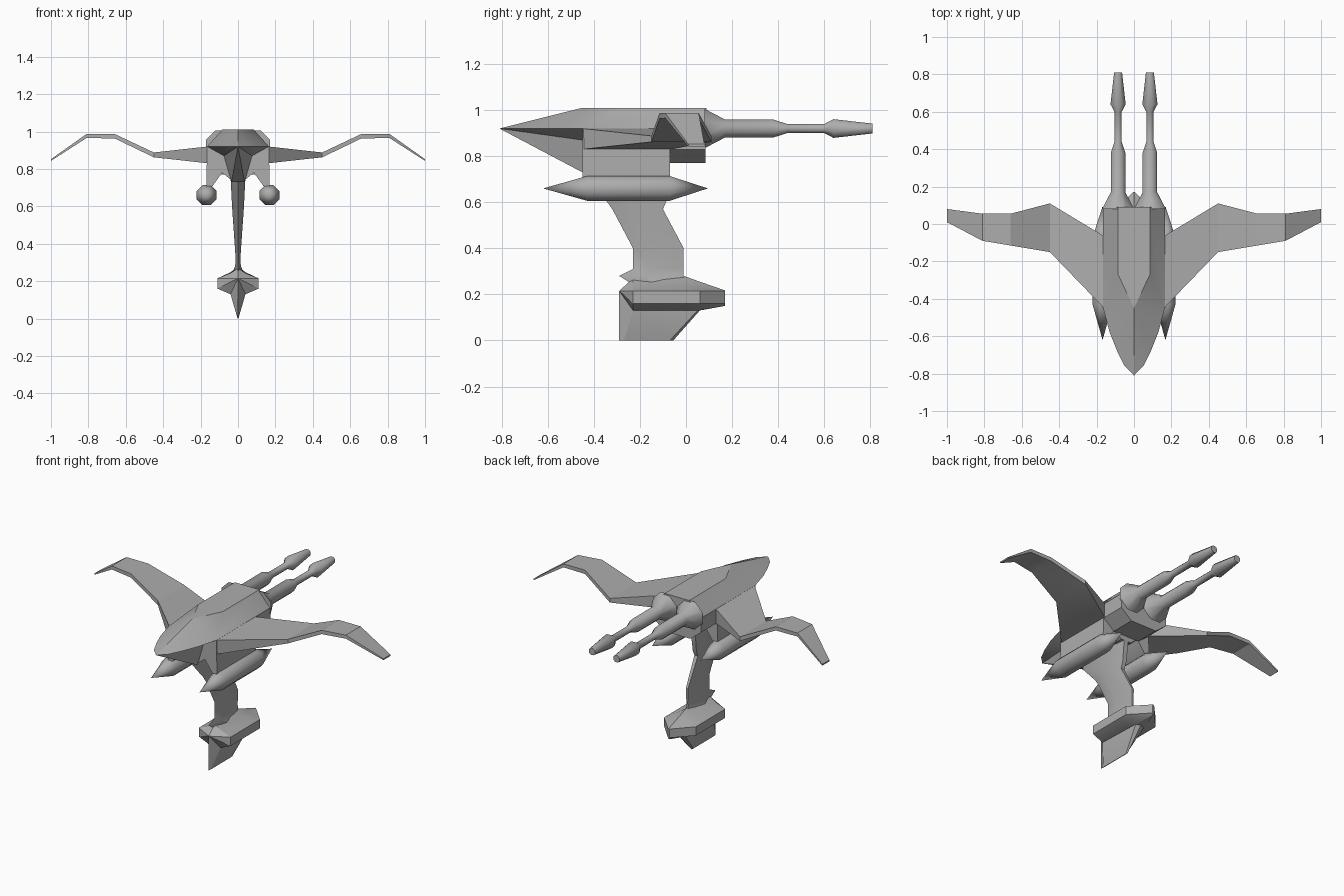
import bpy
import bmesh
from math import sin, cos, pi, radians

default_cube = bpy.data.objects.get("Cube")
if default_cube:
    bpy.data.objects.remove(default_cube, do_unlink=True)

grey = bpy.data.materials.new("hull grey")
grey.use_nodes = True
colour = (0.42, 0.42, 0.42, 1)
grey.diffuse_color = colour
grey.node_tree.nodes["Principled BSDF"].inputs["Base Color"].default_value = colour


def build(name, verts, faces, side=1, mirror=False, angle=25):
    """Make one closed part; side flips it in x, mirror welds on its other half."""
    bm = bmesh.new()
    for sign in ((1, -1) if mirror else (side,)):
        made = [bm.verts.new((x * sign, y, z)) for x, y, z in verts]
        for face in faces:
            bm.faces.new([made[i] for i in face])
    bmesh.ops.remove_doubles(bm, verts=bm.verts, dist=0.0005)
    bmesh.ops.dissolve_degenerate(bm, edges=bm.edges, dist=0.0005)
    bmesh.ops.recalc_face_normals(bm, faces=bm.faces)
    mesh = bpy.data.meshes.new(name)
    bm.to_mesh(mesh)
    bm.free()
    mesh.materials.append(grey)
    obj = bpy.data.objects.new(name, mesh)
    bpy.context.collection.objects.link(obj)
    bpy.ops.object.select_all(action="DESELECT")
    obj.select_set(True)
    bpy.context.view_layer.objects.active = obj
    bpy.ops.object.shade_smooth_by_angle(angle=radians(angle))
    return obj


def loft(name, rings, **options):
    """Skin a row of equal rings and cap both ends."""
    n = len(rings[0])
    verts = [point for ring in rings for point in ring]
    faces = [(r * n + i, r * n + (i + 1) % n, (r + 1) * n + (i + 1) % n, (r + 1) * n + i)
             for r in range(len(rings) - 1) for i in range(n)]
    faces += [tuple(range(n)), tuple(range(len(verts) - n, len(verts)))]
    return build(name, verts, faces, **options)


def both_sides(half):
    """Complete a half outline of (x, z), listed from top centre to bottom centre."""
    return half + [(-x, z) for x, z in reversed(half) if x > 0]


def prism(name, half, front, back):
    outline = both_sides(half)
    return loft(name, [[(x, y, z) for x, z in outline] for y in (front, back)])


def turned(name, x, z, profile, side, sides=8):
    """Turn a (y, radius) profile about an axis along y."""
    rings = []
    for y, radius in profile:
        rings.append([(x + radius * cos(2 * pi * (i + 0.5) / sides), y,
                       z + radius * sin(2 * pi * (i + 0.5) / sides)) for i in range(sides)])
    return loft(name, rings, side=side, angle=50)


# Upper hull with a pointed nose and a flat roof, and the nose underside
rim = [(0, -0.81), (0.05, -0.76), (0.09, -0.68), (0.13, -0.58), (0.165, -0.45), (0.165, 0.09)]
roof = [(0, -0.45), (0.085, -0.27), (0.085, 0.09), (0, 0.09)]
keel = [(0.075, -0.45, 0.87), (0.035, -0.45, 0.73), (0, -0.45, 0.73)]
hull = [(x, y, 0.92) for x, y in rim] + [(x, y, 1.01) for x, y in roof] + keel
hull += [(0, 0.09, 0.92), (0, -0.45, 0.92)]
hull_faces = [(i, i + 1, 6) for i in range(4)]
hull_faces += [(4, 7, 6), (4, 5, 8, 7), (6, 7, 8, 9), (5, 13, 9, 8), (4, 14, 13, 5)]
hull_faces += [(i, 10, i + 1) for i in range(4)]
hull_faces += [(0, 11, 10), (0, 12, 11), (4, 10, 11, 12, 14)]
build("upper_hull", hull, hull_faces, mirror=True)

# Lower hull with its two engine pylons, then the shallow stern
prism("lower_hull", [(0, 0.92), (0.165, 0.92), (0.17, 0.69), (0.135, 0.71),
                     (0.085, 0.78), (0.035, 0.74), (0, 0.74)], -0.45, -0.07)
prism("stern", [(0, 0.92), (0.165, 0.92), (0.165, 0.83), (0.09, 0.77), (0, 0.77)], -0.07, 0.085)

# Paired wings, engine pods and rear cannons
wing_stations = [  # x, leading y, trailing y, top z, bottom z
    (0.16, -0.45, -0.065, 0.92, 0.83),
    (0.45, -0.15, 0.11, 0.888, 0.862),
    (0.66, -0.115, 0.055, 0.987, 0.963),
    (0.81, -0.09, 0.055, 0.987, 0.965),
    (1, 0.01, 0.08, 0.852, 0.843),
]
pod = [(-0.62, 0), (-0.43, 0.058), (-0.07, 0.058), (0.095, 0)]
cannon = [(0.08, 0.093), (0.17, 0.042), (0.38, 0.042), (0.44, 0.021),
          (0.6, 0.021), (0.64, 0.044), (0.81, 0.023)]
for label, side in (("left", 1), ("right", -1)):
    wing = [[(x, lead, top), (x, trail, top), (x, trail, low), (x, lead, low)]
            for x, lead, trail, top, low in wing_stations]
    loft(label + "_wing", wing, side=side)
    turned(label + "_engine_pod", 0.168, 0.66, pod, side)
    turned(label + "_cannon", 0.085, 0.92, cannon, side)

# Swept neck, ridged in front, tapering down to the foot
neck_levels = [  # z, front y, back y, half width
    (0.76, -0.45, -0.07, 0.04), (0.72, -0.45, -0.07, 0.038), (0.605, -0.345, -0.085, 0.032),
    (0.57, -0.32, -0.1, 0.03), (0.4, -0.23, -0.01, 0.018), (0.31, -0.23, -0.01, 0.012),
    (0.28, -0.29, -0.01, 0.016), (0.245, -0.235, 0, 0.03),
]
neck = []
for z, front, back, w in neck_levels:
    mid = front + (back - front) * 0.4
    neck.append([(0, front, z), (w, mid, z), (w * 0.4, back, z),
                 (-w * 0.4, back, z), (-w, mid, z)])
loft("neck", neck)

# Foot plate, pointed at both ends
foot_stations = [  # y, ridge z, shoulder x, half width, bottom z
    (-0.29, 0.215, 0, 0, 0.215), (-0.23, 0.27, 0.04, 0.11, 0.13),
    (-0.01, 0.28, 0.04, 0.11, 0.13), (0.06, 0.255, 0.03, 0.11, 0.13),
    (0.17, 0.217, 0.002, 0.006, 0.15),
]
foot = []
for y, ridge, shoulder, w, low in foot_stations:
    rise = (ridge - 0.215) * 0.5
    half = [(0, ridge), (shoulder, 0.215 + rise), (w, 0.215),
            (w, max(low, 0.16)), (shoulder, low), (0, low)]
    # Keep matching point counts where the width shrinks to nothing
    outline = half + [(-x, z) for x, z in reversed(half[1:-1])]
    foot.append([(x, y, z) for x, z in outline])
loft("foot_plate", foot)

# Lower fin, sharp along the front and bottom
fin = [[(0, -0.29, 0.215), (0.04, -0.23, 0.15), (0.03, 0.06, 0.15), (0, 0.08, 0.15),
        (-0.03, 0.06, 0.15), (-0.04, -0.23, 0.15)],
       [(0, -0.29, 0.2), (0.04, -0.23, 0.13), (0.03, 0.05, 0.13), (0, 0.06, 0.13),
        (-0.03, 0.05, 0.13), (-0.04, -0.23, 0.13)],
       [(0, -0.29, 0), (0.002, -0.27, 0), (0.002, -0.07, 0), (0, -0.055, 0),
        (-0.002, -0.07, 0), (-0.002, -0.27, 0)]]
loft("lower_fin", fin)
